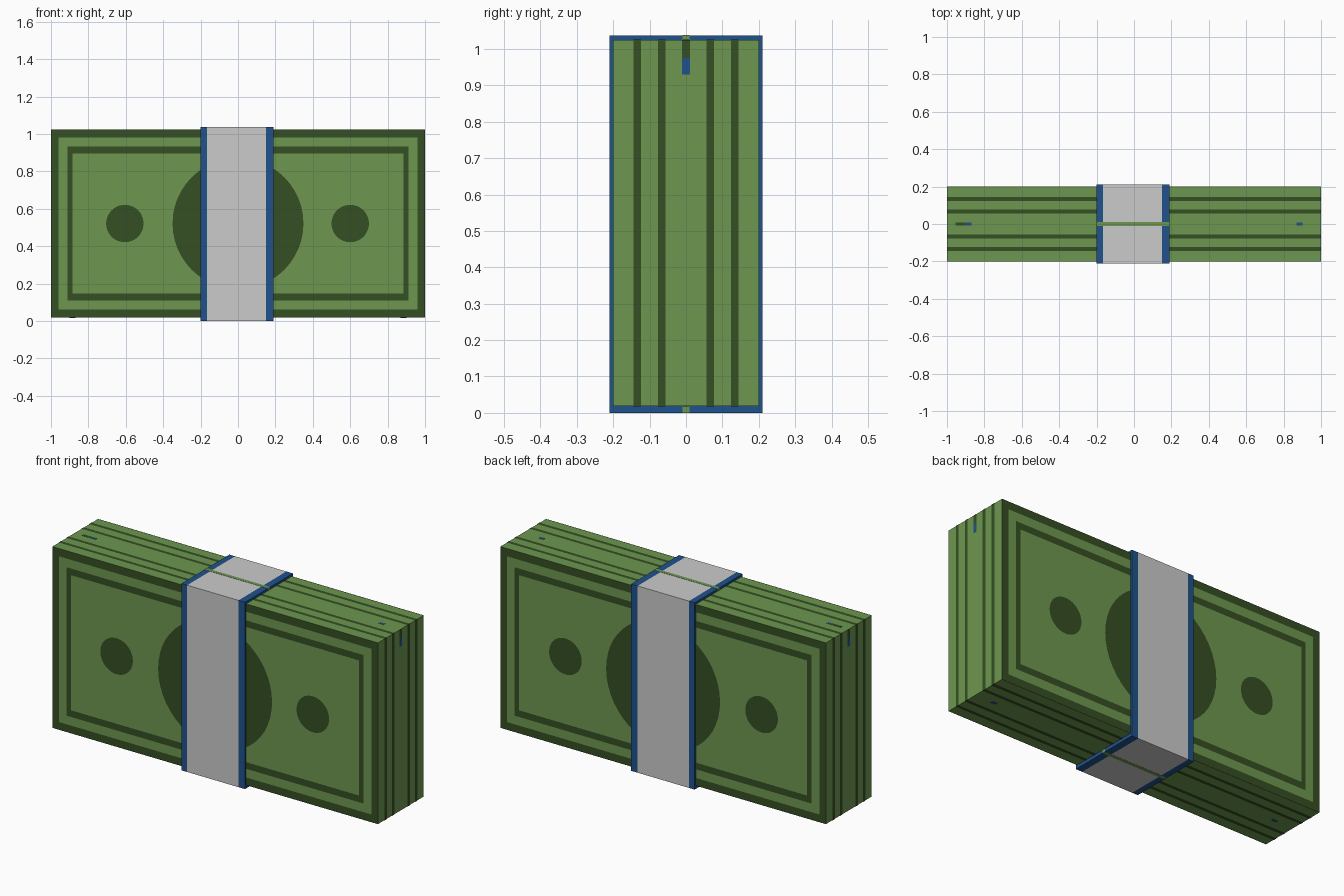
import bpy, math
from mathutils import Vector

if "Cube" in bpy.data.objects:
    bpy.data.objects.remove(bpy.data.objects["Cube"])


def material(name, rgb):
    m = bpy.data.materials.new(name)
    m.diffuse_color = (*rgb, 1)
    m.use_nodes = True
    m.node_tree.nodes["Principled BSDF"].inputs["Base Color"].default_value = m.diffuse_color
    return m


LIGHT = material("note_green", (0.155, 0.31, 0.08))
DARK = material("ink_green", (0.035, 0.077, 0.017))
BLUE = material("strap_blue", (0.014, 0.085, 0.26))

HX, HY, HZ, CZ = 1.0, 0.2, 0.503, 0.5215   # stack half sizes, centre height
EPS = 0.001                                # how far printed areas sit proud


def make(name, verts, faces, mat=None):
    me = bpy.data.meshes.new(name)
    me.from_pydata([tuple(v) for v in verts], [], faces)
    if mat:
        me.materials.append(mat)
    ob = bpy.data.objects.new(name, me)
    bpy.context.collection.objects.link(ob)
    return ob


def box(name, lo, hi, mat):
    lo, hi = Vector(lo), Vector(hi)
    bpy.ops.mesh.primitive_cube_add(size=1, location=(lo + hi) / 2)
    ob = bpy.context.object
    ob.name = name
    ob.scale = hi - lo
    if mat:
        ob.data.materials.append(mat)
    return ob


def bridge(n_rings):
    # quads joining consecutive four-cornered rings
    return [(4 * r + k, 4 * r + (k + 1) % 4, 4 * r + 4 + (k + 1) % 4, 4 * r + 4 + k)
            for r in range(n_rings - 1) for k in range(4)]


CORNERS = [(-1, -1), (1, -1), (1, 1), (-1, 1)]


def frame(name, outer, inner, side):
    # flat rectangular ring printed on the front (-1) or back (1)
    v = [(sx * a, side * (HY + EPS), CZ + sz * b)
         for a, b in (outer, inner) for sx, sz in CORNERS]
    f = bridge(2)
    make(name, v, f if side < 0 else [q[::-1] for q in f], DARK)


def disc(name, x, r, side):
    n = 48
    v = [(x + r * math.cos(2 * math.pi * i / n), side * (HY + EPS),
          CZ + r * math.sin(2 * math.pi * i / n)) for i in range(n)]
    ring = list(range(n))
    make(name, v, [ring if side < 0 else ring[::-1]], DARK)


def sleeve(name, stations, mat=None):
    # rectangular strap around the stack; stations are (x, half y, half z)
    v = [(x, sy * b, CZ + sz * c - (CZ - 0.5185 if c > HZ else 0))
         for x, b, c in stations for sy, sz in CORNERS]
    make(name, v, [q[::-1] for q in bridge(len(stations))], mat)


# stack of notes
box("note_stack", (-HX, -HY, CZ - HZ), (HX, HY, CZ + HZ), LIGHT)

# printing on front and back
for side, label in ((-1, "front"), (1, "back")):
    frame(label + "_border", (HX, HZ), (HX - 0.04, HZ - 0.043), side)
    frame(label + "_inner_frame", (0.912, 0.412), (0.885, 0.375), side)
    disc(label + "_centre_disc", 0, 0.35, side)
    for x in (-0.605, 0.6):
        disc(label + "_side_disc", x, 0.1, side)

# dark gaps between bundles, running round all four edges
for y in (-0.134, -0.067, 0.067, 0.134):
    v = [(sx * (HX + EPS), yy, CZ + sz * (HZ + EPS))
         for yy in (y - 0.01, y + 0.01) for sx, sz in CORNERS]
    make("edge_stripe", v, bridge(2), DARK)

# paper strap: grey middle with blue folded edges
OUT, FIT = (0.21, 0.5185), (HY, HZ)
sleeve("strap_middle", [(-0.165, *OUT), (0.15, *OUT)])
sleeve("strap_edge_left", [(-0.2, *FIT), (-0.2, *OUT), (-0.165, *OUT)], BLUE)
sleeve("strap_edge_right", [(0.15, *OUT), (0.19, *OUT), (0.19, *FIT)], BLUE)

# seam line across the strap, top and bottom
box("strap_seam_top", (-0.201, -0.01, 1.02), (0.191, 0.01, 1.038), LIGHT)
box("strap_seam_bottom", (-0.201, -0.01, 0.0), (0.191, 0.01, 0.02), LIGHT).location.z -= EPS / 2

# small ink marks on the edges
top = CZ + HZ
for s in (-1, 1):
    ends = sorted((s * (HX - EPS), s * (HX + EPS)))
    box("end_mark_blue", (ends[0], -0.011, 0.93), (ends[1], 0.011, 0.975), BLUE)
    box("end_mark_dark", (ends[0], -0.011, 0.975), (ends[1], 0.011, top), DARK)
    xs = sorted((s * 0.87, s * 0.9))
    for z, label in ((top, "top"), (CZ - HZ, "bottom")):
        box(label + "_mark_blue", (xs[0], -0.008, z - EPS), (xs[1], 0.008, z + EPS), BLUE)
box("top_mark_dark", (-0.955, -0.008, top - EPS), (-0.9, 0.008, top + EPS), DARK)
